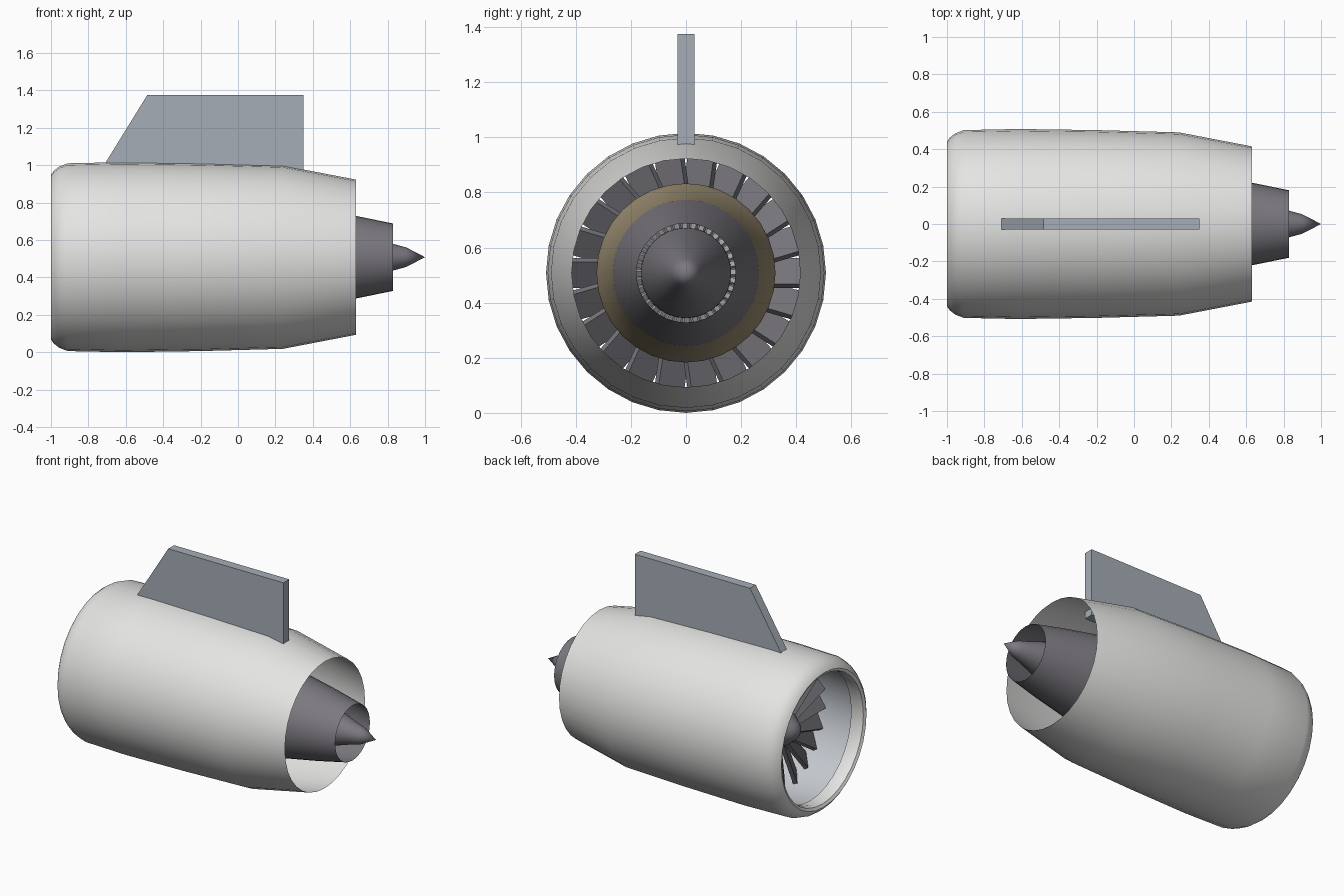
import bpy, bmesh, math
from mathutils import Matrix, Vector

if "Cube" in bpy.data.objects:
    bpy.data.objects.remove(bpy.data.objects["Cube"])

CZ = 0.508  # height of the engine axis


def material(name, rgb):
    m = bpy.data.materials.new(name)
    m.diffuse_color = (*rgb, 1)
    m.use_nodes = True
    m.node_tree.nodes["Principled BSDF"].inputs["Base Color"].default_value = m.diffuse_color
    return m


WHITE = material("white_paint", (0.78, 0.78, 0.77))
LINER = material("pale_blue_grey", (0.56, 0.59, 0.63))
PYLON = material("pylon_grey", (0.38, 0.42, 0.47))
DARK = material("dark_metal", (0.20, 0.19, 0.215))
BLADE = material("blade_metal", (0.18, 0.175, 0.195))
BRONZE = material("bronze", (0.33, 0.27, 0.17))
STEEL = material("light_steel", (0.36, 0.36, 0.37))


def finish(bm, name, mat, smooth=None):
    me = bpy.data.meshes.new(name)
    bm.to_mesh(me)
    bm.free()
    me.materials.append(mat)
    ob = bpy.data.objects.new(name, me)
    bpy.context.collection.objects.link(ob)
    if smooth:
        bpy.ops.object.select_all(action='DESELECT')
        bpy.context.view_layer.objects.active = ob
        ob.select_set(True)
        bpy.ops.object.shade_smooth_by_angle(angle=math.radians(smooth))
    return ob


def lathe(name, profile, mat, seg=32, smooth=35):
    """Revolve (x, radius) points about the engine axis, outward for rising x."""
    bm = bmesh.new()
    rings = []
    for x, r in profile:
        if r == 0:
            rings.append([bm.verts.new((x, 0, CZ))] * seg)
        else:
            rings.append([bm.verts.new((x, r * math.sin(2 * math.pi * i / seg),
                                        CZ + r * math.cos(2 * math.pi * i / seg)))
                          for i in range(seg)])
    for a, b in zip(rings, rings[1:]):
        for i in range(seg):
            j = (i + 1) % seg
            quad = list(dict.fromkeys((a[i], a[j], b[j], b[i])))
            bm.faces.new(quad).normal_flip()
    return finish(bm, name, mat, smooth)


def blade_ring(name, count, x, r0, r1, chord, thick, twist, mat):
    """Flat box blades, twisted about their span and spaced around the axis."""
    bm = bmesh.new()
    for i in range(count):
        spin = Matrix.Rotation(2 * math.pi * i / count, 4, 'X')
        # span along y, chord along z before twisting
        m = (Matrix.Translation((x, 0, CZ)) @ spin
             @ Matrix.Translation((0, (r0 + r1) / 2, 0))
             @ Matrix.Rotation(math.radians(twist), 4, 'Y')
             @ Matrix.Diagonal((thick, r1 - r0, chord, 1)))
        bmesh.ops.create_cube(bm, size=1, matrix=m)
    return finish(bm, name, mat)


# Nacelle: rounded inlet lip and thin outer shell
lathe("nacelle", [(-0.90, 0.425), (-0.96, 0.415), (-0.99, 0.422), (-1.0, 0.44),
                  (-0.985, 0.462), (-0.955, 0.485), (-0.91, 0.502), (-0.62, 0.508),
                  (-0.2, 0.502), (0.24, 0.49), (0.63, 0.415)], WHITE)

# Inlet liner, facing inward
lathe("inlet_liner", [(-0.35, 0.45), (-0.65, 0.45), (-0.90, 0.435), (-0.90, 0.425)], LINER)

# Fan with hub and spinner
blade_ring("fan_blades", 22, -0.66, 0.10, 0.445, 0.115, 0.025, -35, BLADE)
lathe("spinner", [(-0.83, 0), (-0.80, 0.05), (-0.74, 0.10), (-0.66, 0.13),
                  (-0.56, 0.14), (-0.56, 0)], DARK)

# Core casing and exhaust nozzle
lathe("core_casing", [(-0.56, 0), (-0.56, 0.305), (-0.5, 0.325), (-0.1, 0.325),
                      (-0.08, 0.315), (0.38, 0.265)], BRONZE)
lathe("core_nozzle", [(0.38, 0.265), (0.63, 0.221), (0.83, 0.18)], DARK)

# Turbine behind the tail cone
lathe("turbine_disc", [(0.46, 0.245), (0.46, 0)], BLADE)
blade_ring("turbine_blades", 36, 0.50, 0.12, 0.235, 0.022, 0.012, -35, STEEL)
lathe("tail_cone", [(0.47, 0), (0.47, 0.165), (0.54, 0.163), (0.83, 0.071),
                    (0.90, 0.052), (1.0, 0)], DARK)

# Pylon: extruded side profile
bm = bmesh.new()
side = [(-0.76, 0.93), (0.35, 0.93), (0.35, 1.375), (-0.485, 1.375)]
face = bm.faces.new([bm.verts.new((x, -0.03, z)) for x, z in side])
new = bmesh.ops.extrude_face_region(bm, geom=[face])["geom"]
bmesh.ops.translate(bm, vec=Vector((0, 0.06, 0)),
                    verts=[v for v in new if isinstance(v, bmesh.types.BMVert)])
bmesh.ops.recalc_face_normals(bm, faces=bm.faces)
finish(bm, "pylon", PYLON)
